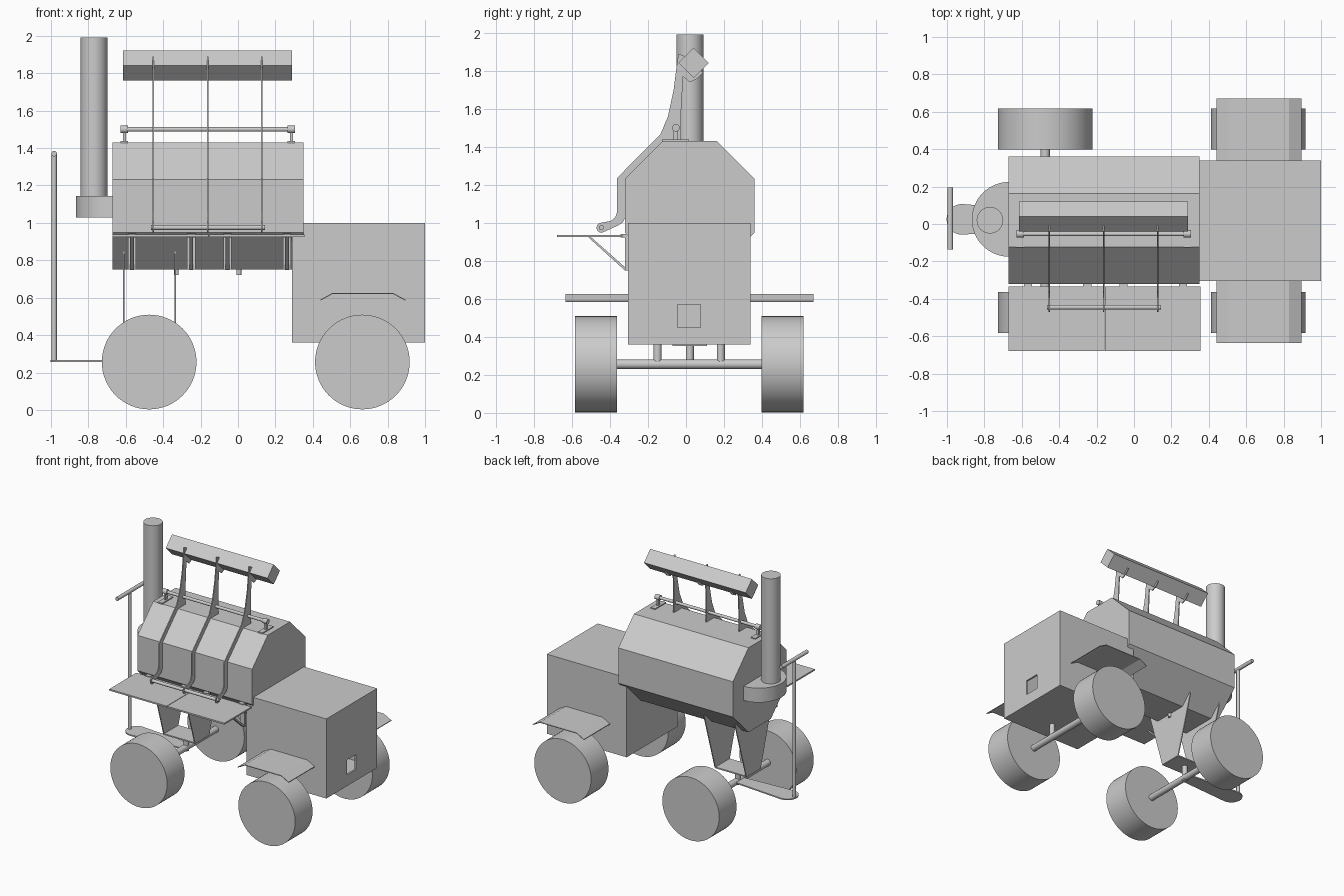
import bpy
import bmesh
import math
from mathutils import Vector

old = bpy.data.objects.get("Cube")
if old:
    bpy.data.objects.remove(old, do_unlink=True)

steel = bpy.data.materials.new("grey steel")
steel.use_nodes = True
GREY = (0.6, 0.6, 0.6, 1)
steel.diffuse_color = GREY
steel.node_tree.nodes["Principled BSDF"].inputs["Base Color"].default_value = GREY

MID = 0.02  # centre line of the body across its width


def finish(name, bm):
    bmesh.ops.recalc_face_normals(bm, faces=bm.faces)
    mesh = bpy.data.meshes.new(name)
    bm.to_mesh(mesh)
    bm.free()
    mesh.materials.append(steel)
    ob = bpy.data.objects.new(name, mesh)
    bpy.context.collection.objects.link(ob)
    return ob


def box(name, x, y, z):
    bm = bmesh.new()
    bmesh.ops.create_cube(bm, size=1)
    for v in bm.verts:
        v.co = [lo + (c + 0.5) * (hi - lo) for c, (lo, hi) in zip(v.co, (x, y, z))]
    return finish(name, bm)


def prism(name, pts, axis, lo, hi):
    """Extrude a flat outline along x, y or z."""
    place = {"x": lambda a, b, t: (t, a, b),
             "y": lambda a, b, t: (a, t, b),
             "z": lambda a, b, t: (a, b, t)}[axis]
    bm = bmesh.new()
    face = bm.faces.new([bm.verts.new(place(a, b, lo)) for a, b in pts])
    ext = bmesh.ops.extrude_face_region(bm, geom=[face])
    shift = Vector(place(0, 0, hi - lo))
    bmesh.ops.translate(bm, vec=shift,
                        verts=[g for g in ext["geom"] if isinstance(g, bmesh.types.BMVert)])
    return finish(name, bm)


def rod(name, a, b, r, sides=20):
    a, b = Vector(a), Vector(b)
    bm = bmesh.new()
    bmesh.ops.create_cone(bm, cap_ends=True, segments=sides, radius1=r, radius2=r,
                          depth=(b - a).length)
    turn = Vector((0, 0, 1)).rotation_difference(b - a)
    for v in bm.verts:
        v.co = turn @ v.co + (a + b) / 2
    ob = finish(name, bm)
    smooth(ob)
    return ob


def smooth(ob):
    bpy.ops.object.select_all(action="DESELECT")
    ob.select_set(True)
    bpy.context.view_layer.objects.active = ob
    bpy.ops.object.shade_smooth_by_angle(angle=math.radians(35))


def arc(cx, cy, r, start, end, n):
    return [(cx + r * math.cos(math.radians(start + (end - start) * i / n)),
             cy + r * math.sin(math.radians(start + (end - start) * i / n)))
            for i in range(n + 1)]


# Firebox: hollow, with a square draught hole in the end
firebox = box("firebox", (0.29, 1.0), (-0.305, 0.34), (0.36, 1.0))
cutters = [box("firebox_cavity", (0.31, 0.985), (-0.29, 0.325), (0.375, 0.985)),
           box("draught_hole_cutter", (0.9, 1.1), (-0.045, 0.075), (0.45, 0.57))]
for cutter in cutters:
    cutter.hide_render = True
    cutter.hide_viewport = True
    mod = firebox.modifiers.new(cutter.name, "BOOLEAN")
    mod.operation = "DIFFERENCE"
    mod.solver = "EXACT"
    mod.object = cutter

# Eight-sided cooking chamber
half, flat, zc = 0.34, 0.142, 1.09
octagon = [(MID + a, zc + b) for a, b in (
    (flat, half), (half, flat), (half, -flat), (flat, -half),
    (-flat, -half), (-half, -flat), (-half, flat), (-flat, half))]
prism("cooking_chamber", octagon, "x", -0.67, 0.35)
for x in (-0.33, 0.005):
    rod("drain_pipe", (x, MID, 0.72), (x, MID, 0.78), 0.013)

# Chimney on a half-round collar
smooth(prism("chimney_collar", arc(-0.667, 0.025, 0.2, 90, 270, 32), "z", 1.03, 1.145))
rod("chimney", (-0.77, 0.02, 1.14), (-0.77, 0.02, 1.99), 0.071, 40)

# Lid arms, handle and counterweight
arm = arc(-0.445, 0.975, 0.026, -70, -270, 10) + [
    (-0.395, 1.01), (-0.372, 1.03), (-0.362, 1.06), (-0.362, 1.237), (-0.135, 1.465),
    (-0.095, 1.56), (-0.065, 1.7), (-0.05, 1.82), (-0.04, 1.89), (-0.015, 1.88),
    (0.04, 1.84), (0.09, 1.79), (0.06, 1.76), (0.02, 1.74), (-0.015, 1.77), (-0.025, 1.6),
    (-0.025, 1.43), (-0.12, 1.43), (-0.318, 1.232), (-0.318, 1.03),
    (-0.335, 1.0), (-0.36, 0.985)]
for x in (-0.452, -0.162, 0.127):
    prism("lid_arm", arm, "x", x - 0.004, x + 0.004)
rod("lid_handle", (-0.465, -0.445, 0.975), (0.145, -0.445, 0.975), 0.013)
prism("counterweight", arc(0.04, 1.842, 0.08, 0, 270, 3), "x", -0.615, 0.29)

# Hinge rod across the chamber top
rod("hinge_rod", (-0.62, -0.053, 1.5), (0.3, -0.053, 1.5), 0.012)
for x in (-0.607, 0.285):
    rod("hinge_collar", (x - 0.02, -0.053, 1.5), (x + 0.02, -0.053, 1.5), 0.02)
    box("hinge_post", (x - 0.008, x + 0.008), (-0.065, -0.041), (1.43, 1.49))
    box("hinge_foot", (x - 0.02, x + 0.02), (-0.125, 0.015), (1.428, 1.438))

# Folding front shelves on diagonal braces
for x0, x1 in ((-0.67, -0.159), (-0.155, 0.355)):
    box("front_shelf", (x0, x1), (-0.68, -0.335), (0.925, 0.937))
brace = [(-0.515, 0.925), (-0.5, 0.925), (-0.31, 0.757), (-0.32, 0.748)]
for x in (-0.567, -0.25, -0.056, 0.262):
    prism("shelf_brace", brace, "x", x - 0.01, x + 0.01)
    box("shelf_hinge", (x - 0.022, x + 0.022), (-0.345, -0.3), (0.923, 0.942))
    box("brace_mount", (x - 0.022, x + 0.022), (-0.32, -0.306), (0.75, 0.94))

# Wheels and axles
for x, end in ((-0.475, "front"), (0.665, "rear")):
    rod(end + "_axle", (x, -0.4, 0.256), (x, 0.44, 0.256), 0.025)
    rod(end + "_right_wheel", (x, -0.584, 0.256), (x, -0.363, 0.256), 0.253, 64)
    rod(end + "_left_wheel", (x, 0.397, 0.256), (x, 0.618, 0.256), 0.253, 64)
for y in (-0.15, 0.183):
    rod("rear_axle_post", (0.665, y, 0.256), (0.665, y, 0.37), 0.021)

# Rear fenders with bent ends
top = [(0.44, 0.59), (0.505, 0.625), (0.83, 0.625), (0.895, 0.59)]
fender = top + [(x, z - 0.006) for x, z in reversed(top)]
for name, y0, y1 in (("right", -0.635, -0.3), ("left", 0.335, 0.67)):
    prism(name + "_fender", fender, "y", y0, y1)

# Front cradle: two tapered plates that hug the chamber, and a floor
plate = [(MID - 0.09, 0.355), (MID + 0.09, 0.355), (MID + 0.24, 0.85),
         (MID + flat, 0.752), (MID - flat, 0.752), (MID - 0.24, 0.85)]
for x in (-0.612, -0.336):
    prism("cradle_plate", plate, "x", x - 0.004, x + 0.004)
box("cradle_floor", (-0.612, -0.336), (MID - 0.09, MID + 0.09), (0.352, 0.362))
rod("steering_post", (-0.475, MID, 0.23), (-0.475, MID, 0.355), 0.021)

# Tow tongue with an upright T-shaped pull handle
tongue = [(-0.475, MID + 0.05)] + arc(-0.92, MID + 0.005, 0.082, 90, 270, 16) + [
    (-0.475, MID - 0.05)]
prism("tow_tongue", tongue, "z", 0.256, 0.266)
rod("pull_pole", (-0.983, 0.028, 0.256), (-0.983, 0.028, 1.37), 0.014)
rod("pull_grip", (-0.983, -0.135, 1.37), (-0.983, 0.195, 1.37), 0.015)
